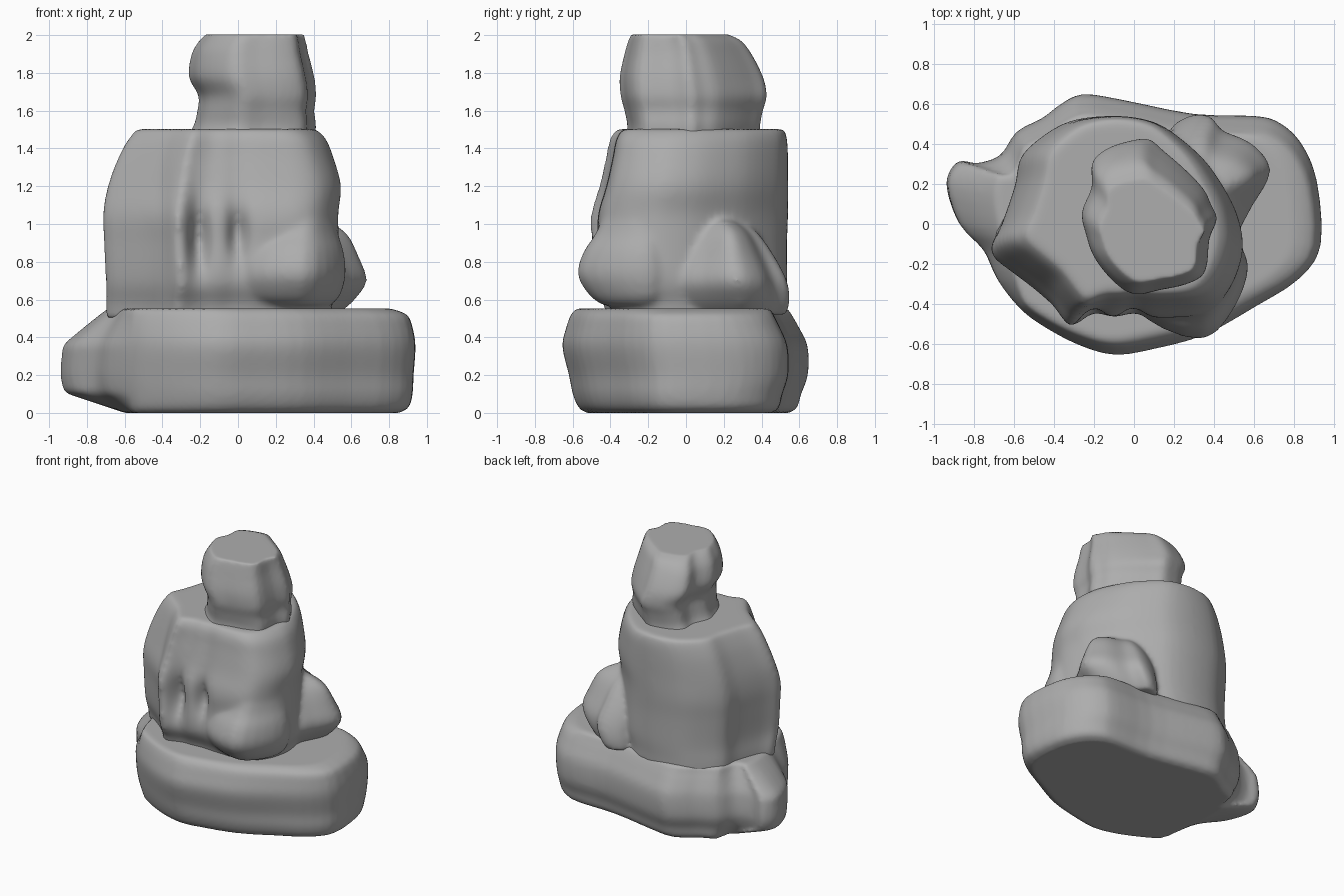
import bpy, bmesh, math

grey = bpy.data.materials.new("dark_grey")
grey.diffuse_color = (.42, .42, .42, 1)


def spline(pts, n, closed):
    # Catmull-Rom resampling of a list of tuples
    out, c = [], len(pts)
    for i in range(c if closed else c - 1):
        q = [pts[(i + k) % c] if closed else pts[max(0, min(c - 1, i + k))] for k in (-1, 0, 1, 2)]
        for s in range(n):
            t = s / n
            out.append(tuple(0.5 * (2 * b + (d - a) * t + (2 * a - 5 * b + 4 * d - e) * t * t
                                    + (3 * b - a - 3 * d + e) * t ** 3) for a, b, d, e in zip(*q)))
    if not closed:
        out.append(tuple(pts[-1]))
    return out


def stone(name, outline, levels, shape=None):
    # loft: outline fitted to each level's (z, xmin, xmax, ymin, ymax)
    ax, bx = min(p[0] for p in outline), max(p[0] for p in outline)
    ay, by = min(p[1] for p in outline), max(p[1] for p in outline)
    ring_pts = spline(outline, 3, True)
    bm = bmesh.new()
    rings = []
    for z, x0, x1, y0, y1 in spline(levels, 4, False):
        ring = []
        for px, py in ring_pts:
            x = x0 + (x1 - x0) * (px - ax) / (bx - ax)
            y = y0 + (y1 - y0) * (py - ay) / (by - ay)
            ring.append(bm.verts.new(shape(x, y, z) if shape else (x, y, z)))
        rings.append(ring)
    n = len(ring_pts)
    for a, b in zip(rings, rings[1:]):
        for i in range(n):
            j = (i + 1) % n
            bm.faces.new((a[i], a[j], b[j], b[i]))
    bm.faces.new(rings[0])
    bm.faces.new(rings[-1])
    bmesh.ops.recalc_face_normals(bm, faces=bm.faces)
    me = bpy.data.meshes.new(name)
    bm.to_mesh(me)
    bm.free()
    me.materials.append(grey)
    ob = bpy.data.objects.new(name, me)
    bpy.context.collection.objects.link(ob)
    return ob


def finish(parts, smoothing, voxel=.018):
    # fuse the parts into one weathered stone
    bpy.ops.object.select_all(action='DESELECT')
    for p in parts:
        p.select_set(True)
    ob = parts[0]
    bpy.context.view_layer.objects.active = ob
    if len(parts) > 1:
        bpy.ops.object.join()
    m = ob.modifiers.new("fuse", 'REMESH')
    m.mode = 'VOXEL'
    m.voxel_size = voxel
    m.use_smooth_shade = True
    s = ob.modifiers.new("weather", 'SMOOTH')
    s.factor, s.iterations = .5, smoothing


# wide base stone; its left nose is drawn in towards the top and bottom
def nose(x, y, z):
    if x < -.55:
        x = -.55 + (x + .55) * max(.12, min(1, .15 + 8 * z, 1 - 3 * (z - .36)))
    return x, y, z


base = stone("base_stone",
             [(-.93, .2), (-.87, .31), (-.78, .30), (-.66, .34), (-.58, .46), (-.45, .53), (-.36, .60),
              (-.25, .65), (-.05, .62), (.3, .55), (.6, .54), (.72, .51), (.83, .41), (.91, .22), (.93, -.1),
              (.82, -.27), (.6, -.41), (.35, -.55), (.1, -.62), (-.1, -.65), (-.28, -.6), (-.45, -.51),
              (-.57, -.42), (-.68, -.28), (-.75, -.13), (-.87, 0)],
             [(0, -.89, .85, -.53, .55), (.03, -.91, .90, -.57, .59), (.10, -.92, .92, -.60, .61),
              (.20, -.94, .925, -.62, .645), (.35, -.93, .935, -.655, .645), (.45, -.92, .92, -.635, .60),
              (.52, -.90, .89, -.61, .56), (.553, -.88, .80, -.58, .54)], nose)
finish([base], 4)


# middle stone with worn grooves in its front
def grooves(x, y, z):
    if y < -.15:
        for cx, cz, w, h, d in ((-.21, .93, .05, .17, .11), (0, .95, .045, .13, .09), (-.40, .95, .04, .35, .02)):
            y += d * math.exp(-((x - cx) / w) ** 2 - ((z - cz) / h) ** 2)
    return x, y, z


middle = stone("middle_stone",
               [(-.71, -.1), (-.66, 0), (-.59, .2), (-.56, .34), (-.44, .45), (-.3, .52), (-.1, .54), (.08, .51),
                (.21, .43), (.34, .31), (.43, .18), (.50, .04), (.53, -.1), (.52, -.2), (.48, -.31), (.41, -.40),
                (.32, -.44), (.2, -.45), (.08, -.45), (-.02, -.44), (-.1, -.45), (-.18, -.45), (-.25, -.47),
                (-.32, -.49), (-.40, -.41), (-.47, -.33), (-.6, -.23), (-.69, -.16)],
               [(.50, -.70, .49, -.42, .53), (.58, -.70, .50, -.44, .53), (.70, -.70, .54, -.50, .535),
                (.90, -.71, .535, -.505, .535), (1.05, -.715, .53, -.505, .54), (1.2, -.69, .545, -.46, .54),
                (1.35, -.635, .505, -.425, .54), (1.45, -.58, .465, -.405, .535), (1.503, -.535, .41, -.37, .52)],
               grooves)

# bulges at the foot of the middle stone
front = stone("front_bulge",
              [(-1, 0), (-.75, .7), (-.1, 1), (.6, .8), (1, .35), (.8, -.4), (.25, -1), (-.7, -.65)],
              [(.57, .08, .49, -.44, -.08), (.62, .0, .54, -.51, -.03), (.73, -.03, .57, -.575, 0),
               (.85, .0, .56, -.545, -.02), (.95, .06, .53, -.48, -.05), (1.08, .14, .50, -.425, -.1),
               (1.3, .22, .44, -.36, -.15)])
side = stone("side_bulge",
             [(.12, .2), (.18, .45), (.28, .53), (.38, .54), (.44, .47), (.58, .41), (.67, .28), (.58, .1),
              (.48, -.04), (.25, 0)],
             [(.52, .12, .53, 0, .53), (.60, .12, .62, -.04, .545), (.70, .12, .685, -.05, .53),
              (.82, .12, .645, -.02, .47), (.95, .14, .58, .05, .38), (1.02, .2, .47, .1, .28)])
finish([middle, front, side], 9)

# top stone
top = stone("top_stone",
            [(-.25, .07), (-.2, .2), (-.2, .32), (-.14, .38), (-.05, .41), (.05, .42), (.13, .36), (.24, .27),
             (.34, .17), (.38, .09), (.41, .02), (.37, -.08), (.35, -.24), (.26, -.3), (.12, -.33), (0, -.35),
             (-.1, -.28), (-.19, -.16), (-.23, -.04)],
            [(1.45, -.28, .41, -.32, .39), (1.52, -.235, .415, -.31, .39), (1.6, -.215, .405, -.325, .405),
             (1.68, -.21, .415, -.345, .425), (1.78, -.26, .405, -.35, .405), (1.9, -.245, .375, -.325, .345),
             (1.97, -.205, .36, -.305, .29), (2.004, -.17, .35, -.29, .22)])
finish([top], 4, .014)
